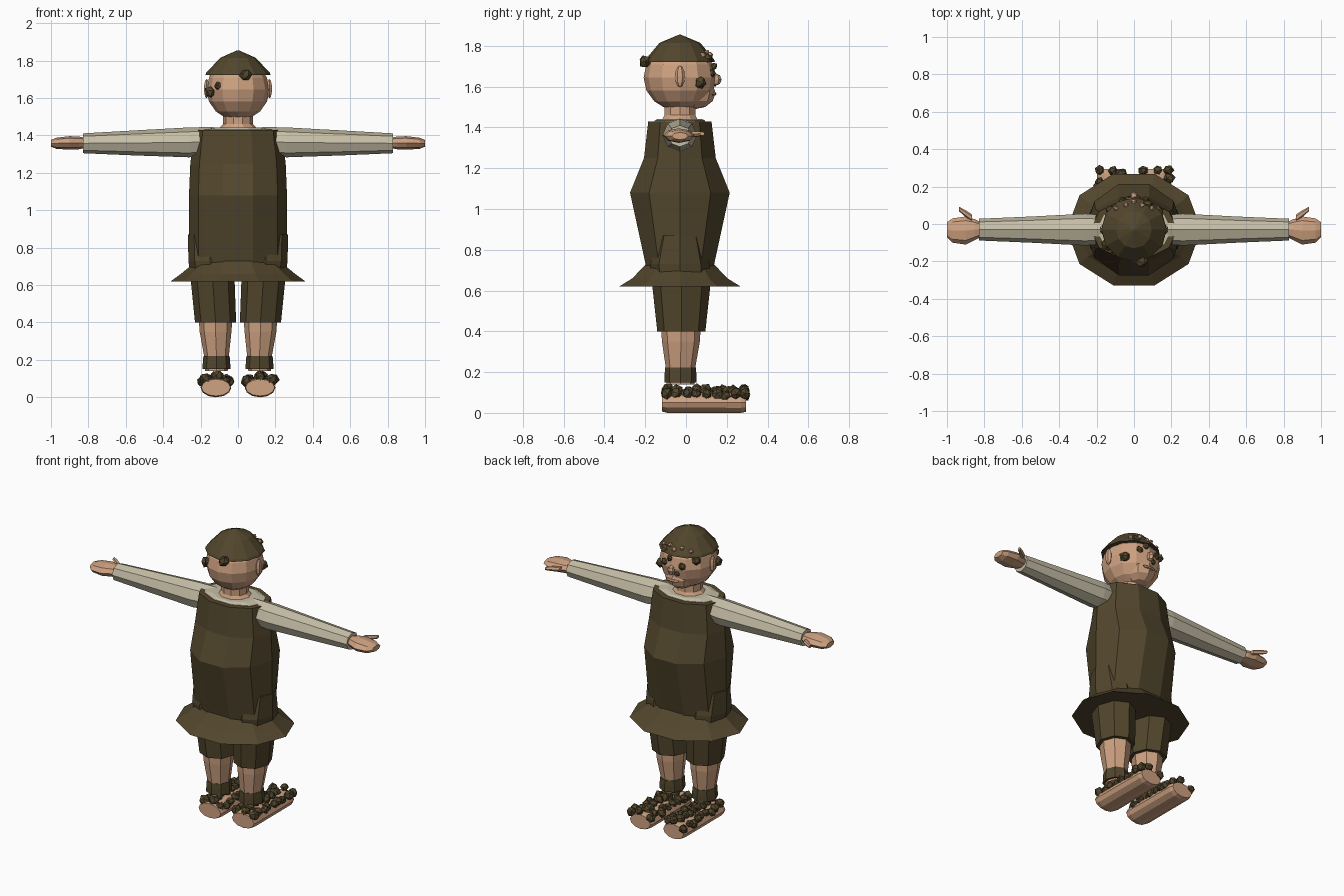
import bpy, bmesh, math, random
from mathutils import Vector, Matrix

random.seed(4)


def material(name, rgb):
    m = bpy.data.materials.new(name)
    m.diffuse_color = (*rgb, 1)
    return m


SKIN = material("skin", (0.62, 0.36, 0.22))
BROWN = material("dark brown", (0.085, 0.062, 0.026))
CREAM = material("cream cloth", (0.56, 0.51, 0.38))
CY = -0.03  # depth of the body axis


def finish(name, bm, mat):
    bmesh.ops.recalc_face_normals(bm, faces=bm.faces)
    me = bpy.data.meshes.new(name)
    bm.to_mesh(me)
    bm.free()
    me.materials.append(mat)
    ob = bpy.data.objects.new(name, me)
    bpy.context.collection.objects.link(ob)
    return ob


def loft(name, sections, n, mat, axis="z", turn=0.0):
    """Skin elliptical sections (position on axis, centre a, centre b, radius a, radius b)."""
    bm = bmesh.new()
    rows = []
    for t, ca, cb, ra, rb in sections:
        row = []
        for i in range(n):
            ang = 2 * math.pi * i / n + turn
            a, b = ca + ra * math.cos(ang), cb + rb * math.sin(ang)
            co = {"z": (a, b, t), "x": (t, a, b), "y": (a, t, b)}[axis]
            row.append(bm.verts.new(co))
        rows.append(row)
    for lo, hi in zip(rows, rows[1:]):
        for i in range(n):
            j = (i + 1) % n
            bm.faces.new((lo[i], lo[j], hi[j], hi[i]))
    bm.faces.new(rows[0])
    bm.faces.new(rows[-1])
    return finish(name, bm, mat)


def ball(name, loc, size, mat, u=12, v=8):
    bm = bmesh.new()
    bmesh.ops.create_uvsphere(bm, u_segments=u, v_segments=v, radius=1)
    bm.transform(Matrix.Translation(loc) @ Matrix.Diagonal((*size, 1)))
    return finish(name, bm, mat)


def clumps(name, spots, mat):
    """Lumpy little stones, each (x, y, z, radius)."""
    bm = bmesh.new()
    for x, y, z, r in spots:
        made = bmesh.ops.create_icosphere(bm, subdivisions=1, radius=r)["verts"]
        spin = Matrix.Rotation(random.uniform(0, 6), 3, Vector((1, 1, 0.5)))
        for vert in made:
            vert.co = spin @ vert.co * random.uniform(0.85, 1.1) + Vector((x, y, z))
    return finish(name, bm, mat)


# Head, jaw, nose, mouth and neck
ball("head", (0, CY, 1.645), (0.168, 0.178, 0.165), SKIN)
ball("jaw", (0, 0.045, 1.57), (0.095, 0.1, 0.08), SKIN, 8, 6)
ball("nose", (0, 0.145, 1.635), (0.022, 0.03, 0.03), SKIN, 6, 4)
ball("lips", (0, 0.135, 1.565), (0.045, 0.015, 0.01), SKIN, 8, 4)
loft("neck", [(1.42, 0, CY, 0.13, 0.12), (1.44, 0, CY, 0.10, 0.09),
              (1.46, 0, CY, 0.08, 0.08), (1.53, 0, CY, 0.08, 0.08)], 10, SKIN)

# Cap, with skin showing through at the brow
loft("cap", [(1.722, 0, CY, 0.175, 0.172), (1.735, 0, CY, 0.17, 0.167),
             (1.815, 0, CY, 0.095, 0.1), (1.855, 0, CY, 0.005, 0.005)], 12, BROWN)
patches = []
for i, deg in enumerate((50, 72, 90, 108, 130)):
    z = 1.755 + 0.012 * (i % 2)
    r = 0.17 - (z - 1.735) * 0.9
    a = math.radians(deg)
    patches.append((r * 0.97 * math.cos(a), CY + r * 0.97 * math.sin(a), z, 0.016))
clumps("brow_patches", patches, SKIN)

# Loose clumps around the head, eyes included
clumps("head_clumps", [
    (0.04, -0.2, 1.722, 0.034), (-0.145, -0.11, 1.635, 0.034),
    (-0.105, -0.15, 1.665, 0.026), (0.125, 0.07, 1.62, 0.036),
    (-0.125, 0.075, 1.70, 0.03), (0.06, 0.12, 1.665, 0.026),
    (-0.06, 0.12, 1.665, 0.026), (0.075, 0.105, 1.74, 0.026),
    (0.02, 0.135, 1.7, 0.02), (-0.03, 0.135, 1.615, 0.018)], BROWN)

# Tunic and its flared hem
loft("tunic", [(0.68, 0, CY, 0.24, 0.17), (0.73, 0, CY, 0.262, 0.177),
               (1.08, 0, CY, 0.262, 0.257), (1.25, 0, CY, 0.255, 0.185),
               (1.43, 0, CY, 0.232, 0.163)], 10, BROWN)
loft("hem", [(0.62, 0, CY, 0.36, 0.313), (0.66, 0, CY, 0.305, 0.245),
             (0.705, 0, CY, 0.25, 0.2), (0.73, 0, CY, 0.225, 0.175)], 10, BROWN)
loft("shirt_top", [(1.40, 0, CY, 0.2, 0.13), (1.433, 0, CY, 0.2, 0.13),
                   (1.442, 0, CY, 0.14, 0.115)], 10, CREAM)

for s, side in ((1, "right"), (-1, "left")):
    # Ear
    ball(side + "_ear", (s * 0.168, CY, 1.65), (0.016, 0.025, 0.052), SKIN, 6, 6)

    # Sleeve, hand and thumb
    loft(side + "_sleeve", [(s * 0.13, CY, 1.37, 0.075, 0.075),
                            (s * 0.26, CY, 1.363, 0.085, 0.08),
                            (s * 0.55, CY, 1.36, 0.07, 0.067),
                            (s * 0.83, CY, 1.358, 0.058, 0.053)], 8, CREAM, "x")
    loft(side + "_hand", [(s * 0.82, CY, 1.36, 0.04, 0.028),
                          (s * 0.85, CY, 1.36, 0.055, 0.034),
                          (s * 0.90, CY - 0.005, 1.36, 0.075, 0.036),
                          (s * 0.97, CY - 0.005, 1.358, 0.065, 0.03),
                          (s * 1.0, CY, 1.358, 0.04, 0.018)], 8, SKIN, "x")
    loft(side + "_thumb", [(s * 0.865, 0.03, 1.365, 0.02, 0.014),
                           (s * 0.90, 0.055, 1.368, 0.018, 0.015),
                           (s * 0.935, 0.08, 1.37, 0.012, 0.01)], 6, SKIN, "x")

    # Breeches, shin and sock
    loft(side + "_breeches", [(0.40, s * 0.12, -0.023, 0.11, 0.118),
                              (0.62, s * 0.135, -0.023, 0.117, 0.142),
                              (0.73, s * 0.15, CY, 0.115, 0.145),
                              (0.87, s * 0.155, CY, 0.113, 0.11)], 8, BROWN)
    loft(side + "_shin", [(0.14, s * 0.115, -0.027, 0.06, 0.068),
                          (0.22, s * 0.115, -0.027, 0.066, 0.072),
                          (0.35, s * 0.12, -0.025, 0.085, 0.093),
                          (0.42, s * 0.12, -0.025, 0.09, 0.097)], 8, SKIN)
    loft(side + "_sock", [(0.15, s * 0.115, -0.027, 0.075, 0.078),
                          (0.19, s * 0.115, -0.027, 0.073, 0.078),
                          (0.222, s * 0.115, -0.027, 0.07, 0.075)], 8, BROWN)

    # Foot with a lumpy upper
    loft(side + "_foot", [(-0.118, s * 0.118, 0.052, 0.078, 0.045),
                          (-0.09, s * 0.118, 0.052, 0.082, 0.052),
                          (0.27, s * 0.118, 0.05, 0.08, 0.05),
                          (0.295, s * 0.118, 0.05, 0.072, 0.045)], 12, SKIN, "y")
    lumps = []
    for j in range(9):
        for k in (-1, 0, 1):
            lumps.append((s * (0.118 + 0.062 * k) + random.uniform(-0.012, 0.012),
                          -0.085 + 0.046 * j + random.uniform(-0.012, 0.012),
                          (0.108 if k == 0 else 0.09) + random.uniform(-0.008, 0.008),
                          random.uniform(0.025, 0.033)))
    clumps(side + "_shoe_upper", lumps, BROWN)
